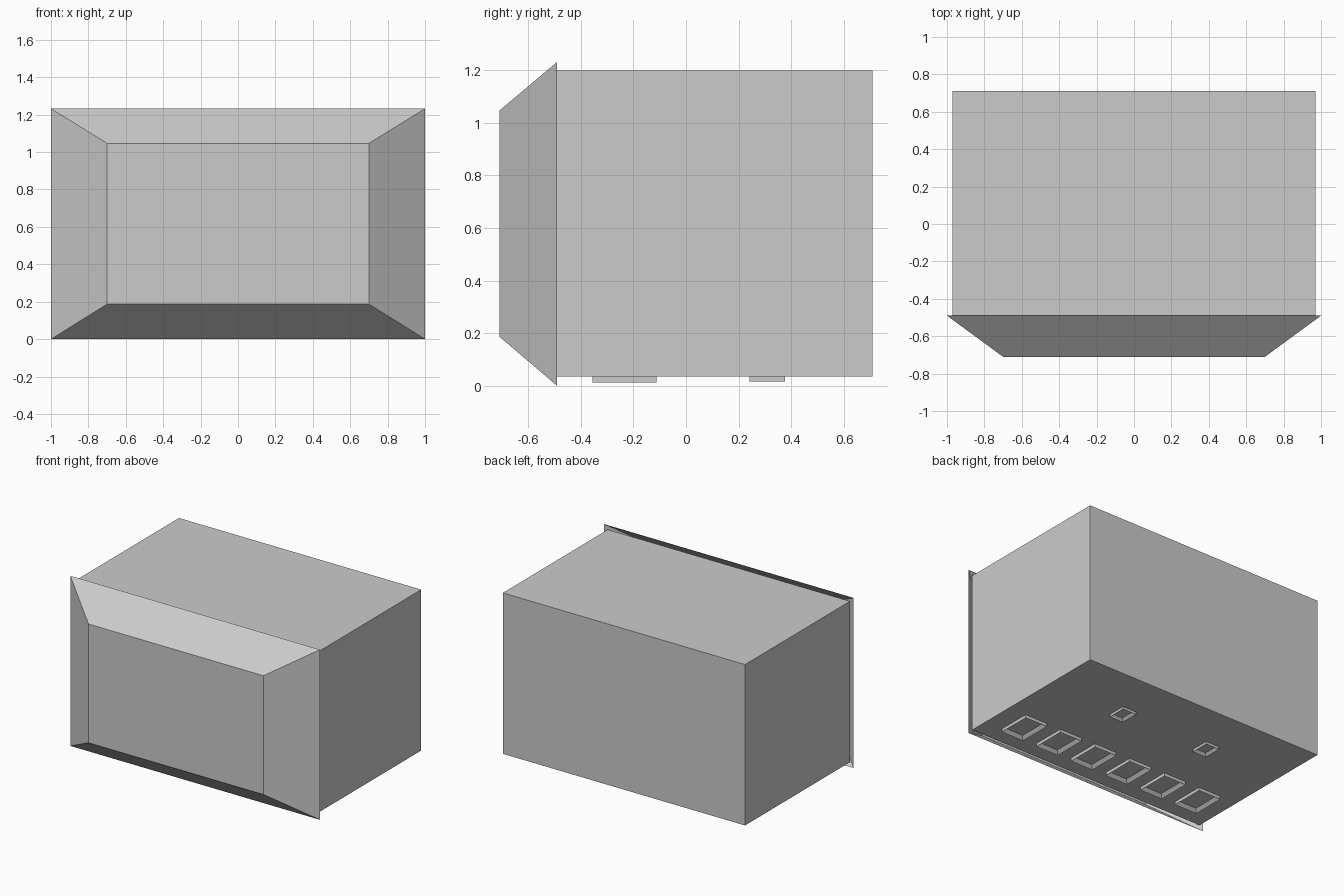
import bpy, bmesh
from mathutils import Vector

if "Cube" in bpy.data.objects:
    bpy.data.objects.remove(bpy.data.objects["Cube"])


def new_object(name, bm):
    bmesh.ops.recalc_face_normals(bm, faces=bm.faces[:])
    mesh = bpy.data.meshes.new(name)
    bm.to_mesh(mesh)
    bm.free()
    obj = bpy.data.objects.new(name, mesh)
    bpy.context.collection.objects.link(obj)
    return obj


def box_bmesh(lo, hi):
    lo, hi = Vector(lo), Vector(hi)
    bm = bmesh.new()
    bmesh.ops.create_cube(bm, size=1)
    for v in bm.verts:
        v.co = Vector(((v.co[i] + 0.5) * (hi[i] - lo[i]) + lo[i]) for i in range(3))
    return bm


def foot_ring(name, x, y, sx, sy, wall, z0, z1):
    """Rectangular raised rim: inset the underside, then push it back up."""
    bm = box_bmesh((x - sx / 2, y - sy / 2, z0), (x + sx / 2, y + sy / 2, z1))
    under = min(bm.faces, key=lambda f: f.calc_center_median().z)
    bmesh.ops.inset_region(bm, faces=[under], thickness=wall)
    for v in under.verts:
        v.co.z = z1 - 0.001
    return new_object(name, bm)


# Main cabinet
new_object("cabinet", box_bmesh((-0.97, -0.49, 0.035), (0.97, 0.71, 1.2)))

# Tapered front panel, a shell open at the back that overhangs the cabinet
bm = box_bmesh((-1, -0.71, 0), (1, -0.49, 1.232))
for v in bm.verts:
    if v.co.y < -0.6:
        v.co.x *= 0.7
        v.co.z = 0.187 if v.co.z < 0.6 else 1.047
back = max(bm.faces, key=lambda f: f.calc_center_median().y)
bmesh.ops.delete(bm, geom=[back], context='FACES_ONLY')
panel = new_object("front_panel", bm)

# Row of large rims under the front
for i in range(6):
    foot_ring(f"front_foot_{i + 1}", -0.74 + 0.296 * i, -0.234, 0.18, 0.243, 0.03, 0.012, 0.036)

# Two small rims under the back
for side in (-1, 1):
    foot_ring("back_foot", side * 0.355, 0.31, 0.11, 0.135, 0.025, 0.016, 0.036)
